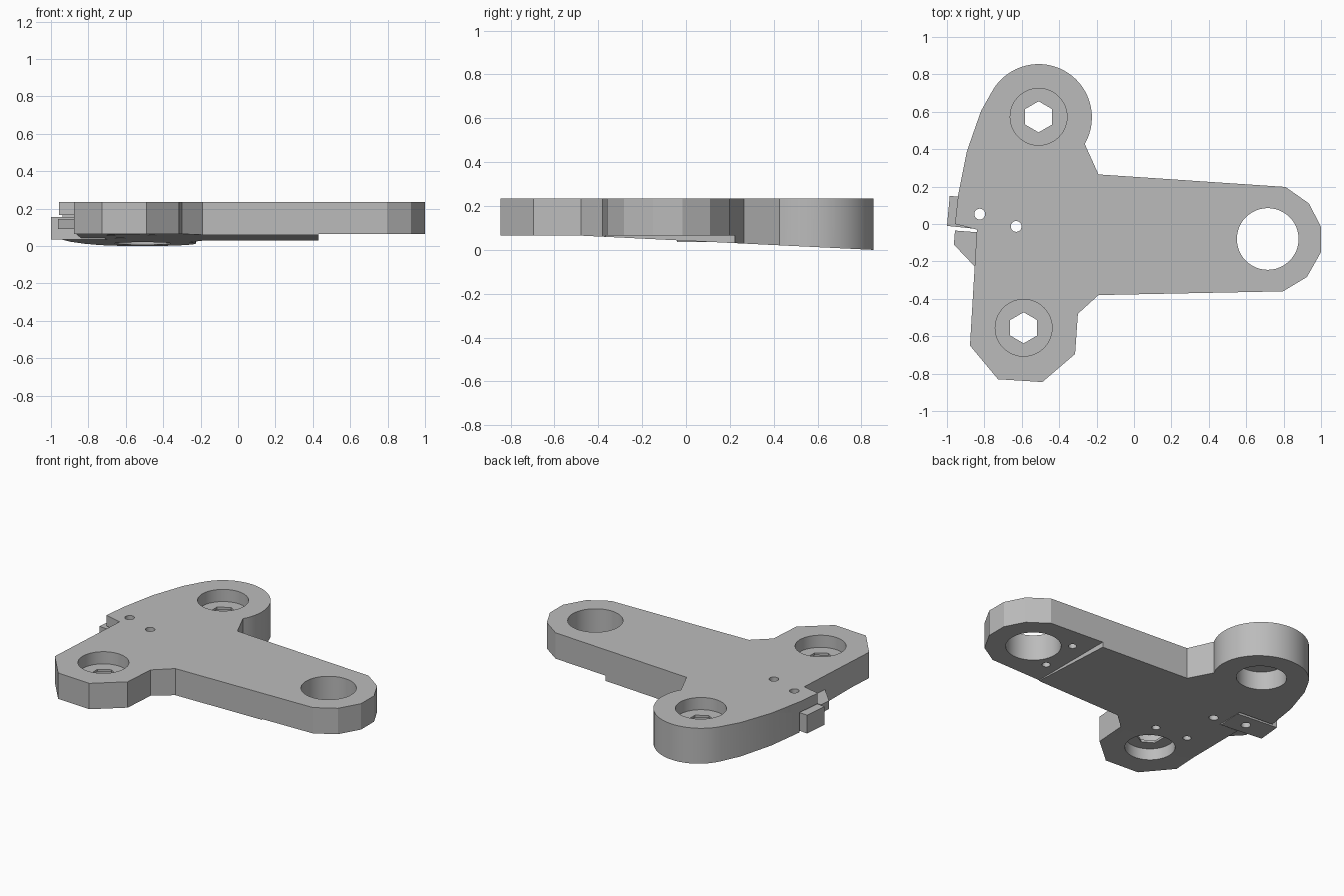
import bpy
import bmesh
from math import sin, cos, pi, radians
from mathutils import Vector

cube = bpy.data.objects.get("Cube")
if cube:
    bpy.data.objects.remove(cube, do_unlink=True)

grey = bpy.data.materials.new("matte grey")
grey.use_nodes = True
grey.diffuse_color = (0.5, 0.5, 0.5, 1)
grey.node_tree.nodes["Principled BSDF"].inputs["Base Color"].default_value = (0.5, 0.5, 0.5, 1)

TOP, BASE, DEEP = 0.235, 0.065, -0.2


def prism(name, pts, start, end, along_x=False):
    """Extrude a flat profile along z, or a y-z profile along x."""
    bm = bmesh.new()
    place = (lambda p, h: Vector((h, *p))) if along_x else (lambda p, h: Vector((*p, h)))
    low = [bm.verts.new(place(p, start)) for p in pts]
    face = bm.faces.new(low)
    out = bmesh.ops.extrude_face_region(bm, geom=[face])
    shift = place((0, 0), end - start)
    bmesh.ops.translate(bm, verts=[v for v in out["geom"] if isinstance(v, bmesh.types.BMVert)], vec=shift)
    bmesh.ops.recalc_face_normals(bm, faces=bm.faces)
    mesh = bpy.data.meshes.new(name)
    bm.to_mesh(mesh)
    bm.free()
    mesh.materials.append(grey)
    ob = bpy.data.objects.new(name, mesh)
    bpy.context.collection.objects.link(ob)
    return ob


def arc(x, y, r, a0=0, a1=360, n=48, closed=True):
    steps = n if closed else n - 1
    return [(x + r * cos(radians(a0 + (a1 - a0) * i / steps)),
             y + r * sin(radians(a0 + (a1 - a0) * i / steps))) for i in range(n)]


def cut(target, cutter):
    """Subtract the cutter, then discard it."""
    cutter.hide_render = True
    mod = target.modifiers.new("cut", "BOOLEAN")
    mod.operation = "DIFFERENCE"
    mod.solver = "EXACT"
    mod.object = cutter
    bpy.context.view_layer.objects.active = target
    bpy.ops.object.modifier_apply(modifier=mod.name)
    bpy.data.objects.remove(cutter, do_unlink=True)


def hole(target, x, y, r, z0=DEEP, z1=1, n=48, turn=0):
    cut(target, prism("hole_cutter", arc(x, y, r, turn, turn + 360, n), z0, z1))


# Plate outline: faceted arm and front lobe, round back lobe
outline = [(-0.19, 0.265), (0.81, 0.198), (0.935, 0.11), (1, -0.015), (1, -0.15),
           (0.925, -0.283), (0.797, -0.36), (-0.19, -0.38), (-0.3, -0.48),
           (-0.315, -0.695), (-0.49, -0.845), (-0.727, -0.83), (-0.877, -0.65),
           (-0.84, -0.03), (-0.957, 0), (-0.94, 0.155), (-0.893, 0.39), (-0.818, 0.604)]
outline += arc(-0.51, 0.57, 0.285, 150, -30, 32, closed=False)
plate = prism("plate", outline, -0.1, TOP)

# Underside: level at the front, sloping down to the back; the arm end is stepped
cut(plate, prism("underside_cutter", [(-2, -1), (-2, BASE), (-0.48, BASE),
                                      (2, BASE - 0.0487 * 2.48), (2, -1)], -2, 2, along_x=True))
cut(plate, prism("step_cutter", [(0.43, -2), (2, -2), (2, 2), (0.43, 2)], -1, BASE))

# Hexagon holes in a thin web between two round recesses
for x, y in ((-0.51, 0.573), (-0.59, -0.555)):
    hole(plate, x, y, 0.152, z0=0.155)
    hole(plate, x, y, 0.15, z1=0.14)
    hole(plate, x, y, 0.083, n=6, turn=30)

# Arm hole, pin holes and blind screw holes
hole(plate, 0.715, -0.08, 0.165)
pins = ((-0.825, 0.053), (-0.63, -0.013))
for x, y in pins:
    hole(plate, x, y, 0.029, n=24)
for x, y in ((-0.46, -0.345), (-0.68, -0.32), (0.537, 0.07), (0.515, -0.2)):
    hole(plate, x, y, 0.025, z1=0.14, n=24)

# Pocket with the side tab inside it
cut(plate, prism("pocket_cutter", [(-1.1, -0.03), (-0.71, -0.05), (-0.7, 0.145), (-1.1, 0.175)],
                 DEEP, 0.165))
tab = prism("side_tab", [(-1, -0.01), (-0.71, -0.04), (-0.7, 0.125), (-0.985, 0.15)], 0.035, 0.155)
hole(tab, *pins[0], 0.029, n=24)

# Thin fin beside the tab
fin = prism("side_fin", [(-0.957, -0.035), (-0.83, -0.045), (-0.83, -0.25), (-0.963, -0.11)],
            0.09, 0.145)

# Smooth round walls, crisp edges
for ob in (plate, tab, fin):
    bpy.ops.object.select_all(action="DESELECT")
    ob.select_set(True)
    bpy.context.view_layer.objects.active = ob
    bpy.ops.object.shade_smooth_by_angle(angle=radians(16))
